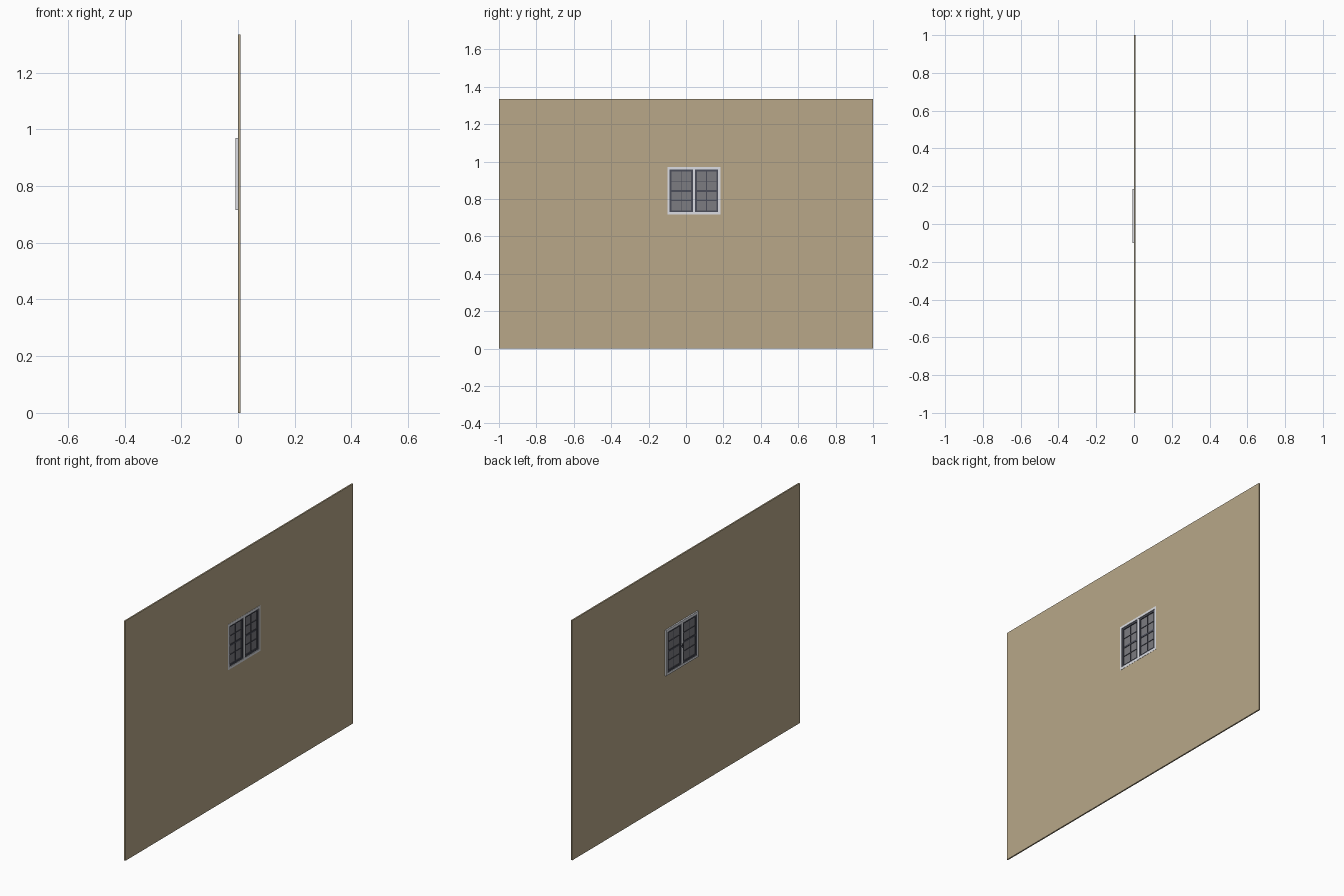
import bpy, bmesh

if "Cube" in bpy.data.objects:
    bpy.data.objects.remove(bpy.data.objects["Cube"])


def material(name, rgb):
    m = bpy.data.materials.new(name)
    m.diffuse_color = (*rgb, 1)
    m.use_nodes = True
    m.node_tree.nodes["Principled BSDF"].inputs["Base Color"].default_value = m.diffuse_color
    return m


PLASTER = material("plaster", (0.48, 0.39, 0.25))
WHITE = material("white_frame", (0.72, 0.73, 0.77))
DARK = material("dark_seal", (0.07, 0.075, 0.1))
GLASS = material("glass", (0.2, 0.2, 0.22))


def finish(bm, name, mat):
    bmesh.ops.recalc_face_normals(bm, faces=bm.faces)
    me = bpy.data.meshes.new(name)
    bm.to_mesh(me)
    bm.free()
    me.materials.append(mat)
    ob = bpy.data.objects.new(name, me)
    bpy.context.collection.objects.link(ob)
    return ob


def corners(rect):
    y0, y1, z0, z1 = rect
    return [(y0, z0), (y1, z0), (y1, z1), (y0, z1)]


def inset(rect, d):
    y0, y1, z0, z1 = rect
    return (y0 + d, y1 - d, z0 + d, z1 - d)


def ring(name, outer, inner, x0, x1, mat):
    """Rectangular frame in the wall plane, with mitred corners."""
    bm = bmesh.new()
    loops = [[bm.verts.new((x, y, z)) for y, z in corners(r)]
             for r, x in ((outer, x0), (outer, x1), (inner, x1), (inner, x0))]
    for k in range(4):
        a, b = loops[k], loops[(k + 1) % 4]
        for i in range(4):
            j = (i + 1) % 4
            bm.faces.new((a[i], a[j], b[j], b[i]))
    return finish(bm, name, mat)


def box(name, rect, x0, x1, mat):
    bm = bmesh.new()
    a, b = [[bm.verts.new((x, y, z)) for y, z in corners(rect)] for x in (x0, x1)]
    bm.faces.new(a)
    bm.faces.new(b)
    for i in range(4):
        j = (i + 1) % 4
        bm.faces.new((a[i], a[j], b[j], b[i]))
    return finish(bm, name, mat)


# Wall with the window opening
opening = (-0.10, 0.185, 0.716, 0.97)
ring("wall", (-1, 1, 0, 1.334), opening, 0, 0.008, PLASTER)

# Fixed outer frame and centre post
ring("window_frame", opening, inset(opening, 0.013), -0.008, 0.009, WHITE)
mid = (opening[0] + opening[1]) / 2
inner = inset(opening, 0.013)
box("centre_post", (mid - 0.006, mid + 0.006, inner[2], inner[3]), -0.007, 0.008, WHITE)

# Two sashes: dark surround, glass and glazing bars
for side, y0, y1 in (("left", inner[0], mid - 0.006), ("right", mid + 0.006, inner[1])):
    sash = (y0, y1, inner[2], inner[3])
    pane = inset(sash, 0.010)
    ring(side + "_sash", sash, pane, -0.006, 0.006, DARK)
    box(side + "_glass", pane, -0.001, 0.001, GLASS)
    yc = (y0 + y1) / 2
    box(side + "_upright_bar", (yc - 0.002, yc + 0.002, pane[2], pane[3]), -0.003, 0.003, DARK)
    for i, half in enumerate((0.002, 0.005, 0.002)):
        z = pane[2] + (pane[3] - pane[2]) * (i + 1) / 4
        box(f"{side}_cross_bar_{i + 1}", (pane[0], pane[1], z - half, z + half),
            -0.0035, 0.0035, DARK)

# Latch handle on the inner side
box("handle_plate", (mid - 0.004, mid + 0.004, 0.818, 0.842), -0.008, -0.006, DARK)
box("handle_lever", (mid - 0.004, mid + 0.020, 0.826, 0.833), -0.009, -0.007, DARK)
